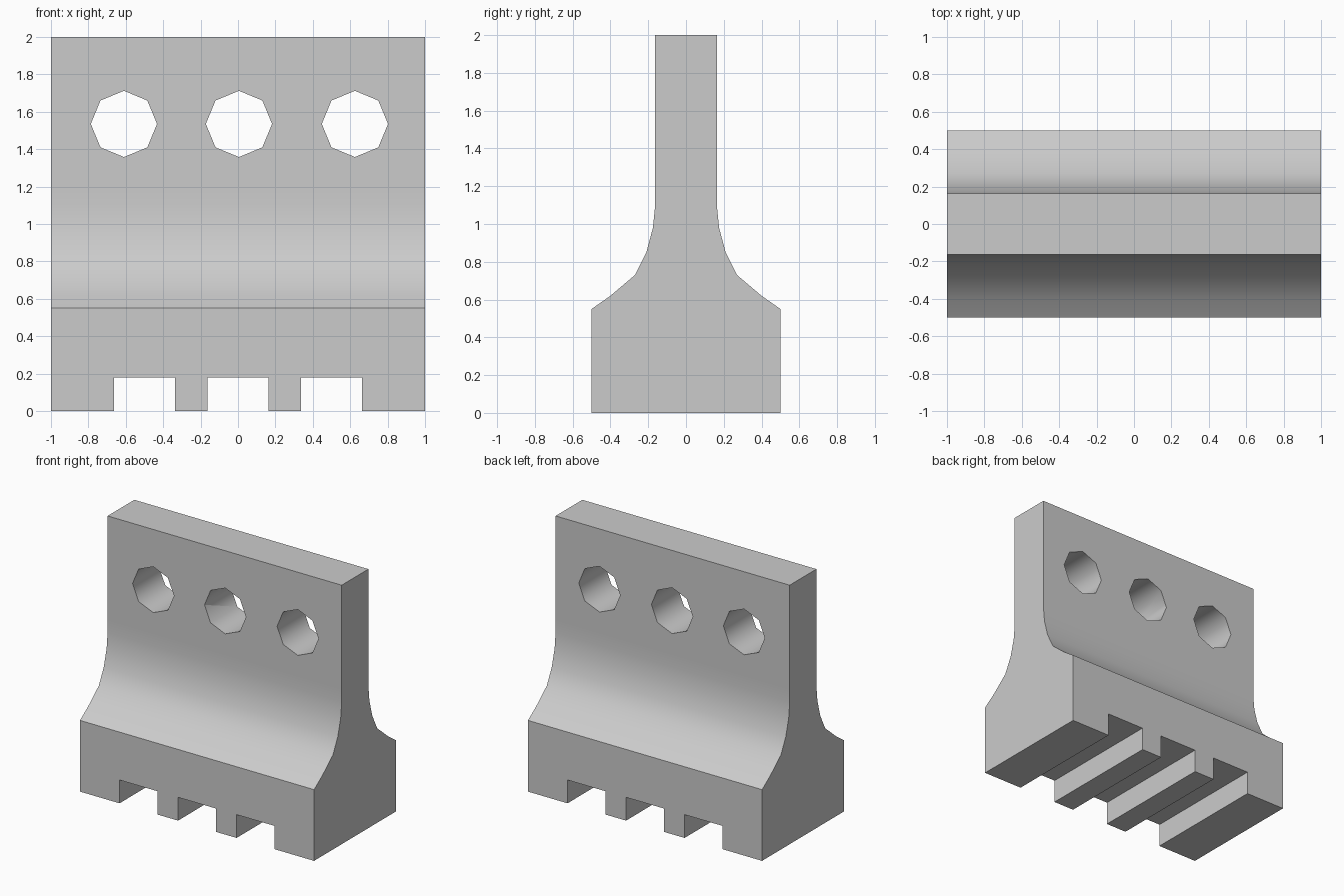
import bpy, bmesh, math

if "Cube" in bpy.data.objects:
    bpy.data.objects.remove(bpy.data.objects["Cube"])

grey = bpy.data.materials.new("plain_grey")
grey.use_nodes = True
colour = (0.6, 0.6, 0.6, 1)
grey.diffuse_color = colour
grey.node_tree.nodes["Principled BSDF"].inputs["Base Color"].default_value = colour


def prism(name, start, sweep):
    """Extrude a closed outline of points along a vector."""
    bm = bmesh.new()
    face = bm.faces.new([bm.verts.new(p) for p in start])
    grown = bmesh.ops.extrude_face_region(bm, geom=[face])["geom"]
    top = [v for v in grown if isinstance(v, bmesh.types.BMVert)]
    bmesh.ops.translate(bm, verts=top, vec=sweep)
    bmesh.ops.recalc_face_normals(bm, faces=bm.faces)
    mesh = bpy.data.meshes.new(name)
    bm.to_mesh(mesh)
    bm.free()
    mesh.materials.append(grey)
    obj = bpy.data.objects.new(name, mesh)
    bpy.context.collection.objects.link(obj)
    return obj


# Barrier body: mirrored half profile swept along x
half = [(0.5, 0), (0.5, 0.55), (0.4, 0.62), (0.27, 0.73), (0.21, 0.85),
        (0.175, 0.98), (0.163, 1.1), (0.163, 1.2), (0.163, 2)]
outline = half + [(-y, z) for y, z in reversed(half)]
barrier = prism("barrier_body", [(-1, y, z) for y, z in outline], (2, 0, 0))

# Cutters: three octagonal holes and three drainage slots, all along y
cutters = []
for x in (-0.61, 0.005, 0.625):
    ring = [(x + 0.177 * math.cos(i * math.pi / 4), -0.6,
             1.535 + 0.177 * math.sin(i * math.pi / 4)) for i in range(8)]
    cutters.append(prism("hole_cutter", ring, (0, 1.2, 0)))
for x in (-0.5, 0, 0.5):
    box = [(x - 0.162, -0.6, -0.1), (x + 0.162, -0.6, -0.1),
           (x + 0.162, -0.6, 0.18), (x - 0.162, -0.6, 0.18)]
    cutters.append(prism("slot_cutter", box, (0, 1.2, 0)))

bpy.ops.object.select_all(action="DESELECT")
barrier.select_set(True)
bpy.context.view_layer.objects.active = barrier
for cutter in cutters:
    cut = barrier.modifiers.new("cut", "BOOLEAN")
    cut.operation = "DIFFERENCE"
    cut.solver = "EXACT"
    cut.object = cutter
    bpy.ops.object.modifier_apply(modifier=cut.name)
    bpy.data.objects.remove(cutter)

# Smooth flare and hole walls, sharp elsewhere
bpy.ops.object.shade_smooth_by_angle(angle=math.radians(48))
